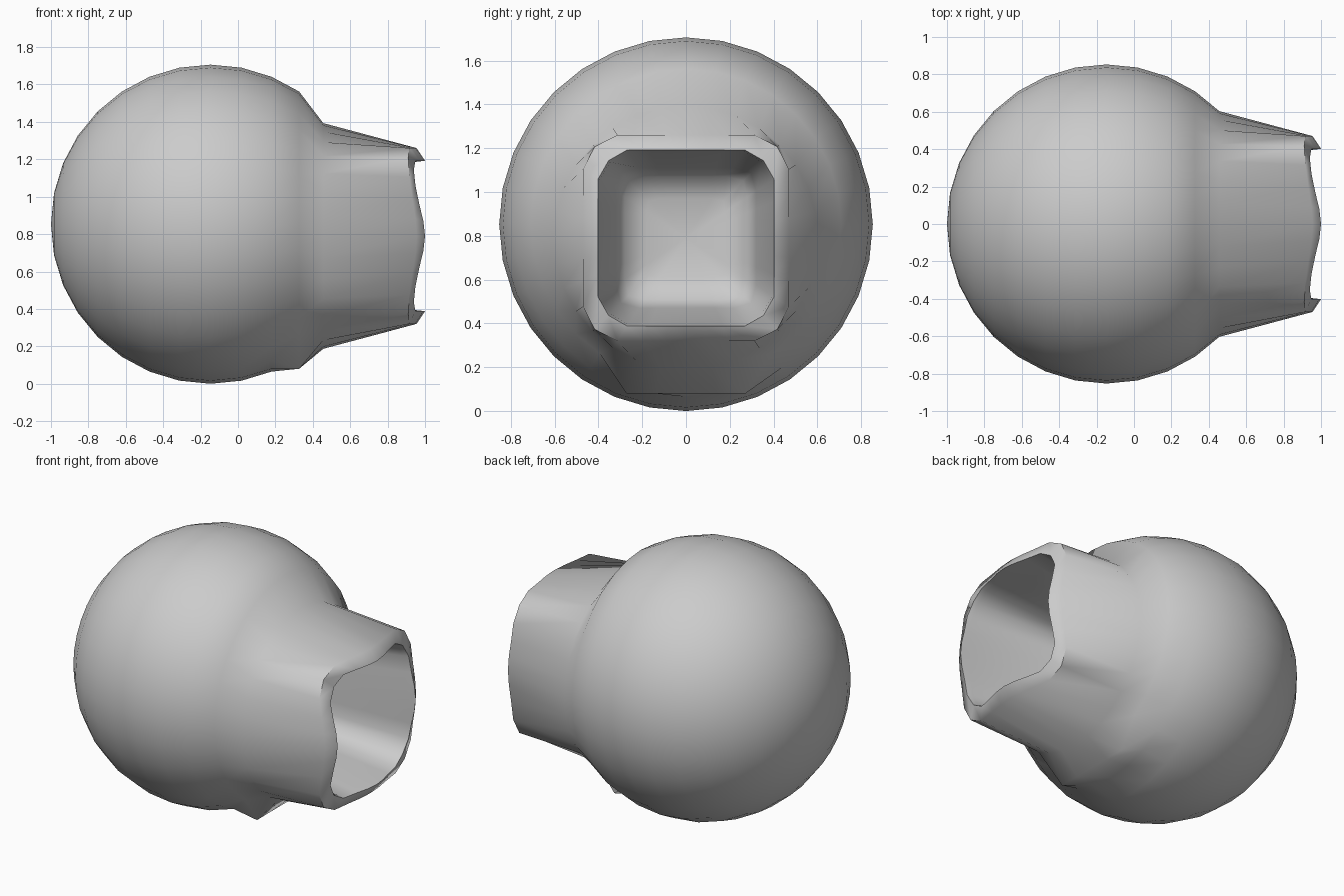
import bpy
import bmesh
from math import sin, cos, pi, radians

if "Cube" in bpy.data.objects:
    bpy.data.objects.remove(bpy.data.objects["Cube"], do_unlink=True)

SIDES = 32
RADIUS = 0.853
BALL_X = -0.147
BALL_Z = 0.853
SNOUT_Z = 0.79

grey = bpy.data.materials.new("plain_grey")
grey.use_nodes = True
grey.diffuse_color = (0.6, 0.6, 0.6, 1)
grey.node_tree.nodes["Principled BSDF"].inputs["Base Color"].default_value = (0.6, 0.6, 0.6, 1)

bm = bmesh.new()
angles = [2 * pi * i / SIDES for i in range(SIDES)]


def round_ring(x, radius, z):
    return [bm.verts.new((x, radius * sin(a), z + radius * cos(a))) for a in angles]


def square_ring(x, half, corner, bow):
    """Chamfered square whose corners sit further back than its sides."""
    ring = []
    for a in angles:
        r = min(half / max(abs(sin(a)), abs(cos(a))), corner)
        ring.append(bm.verts.new((x - bow * sin(2 * a) ** 2, r * sin(a), SNOUT_Z + r * cos(a))))
    return ring


def cap(ring, tip):
    v = bm.verts.new(tip)
    for i in range(SIDES):
        bm.faces.new((v, ring[i], ring[i - 1]))


# Ball, from the far pole up to the neck of the snout
rings = []
for k in range(1, 13):
    t = pi * k / 16
    z = SNOUT_Z if k == 12 else BALL_Z
    rings.append(round_ring(BALL_X - RADIUS * cos(t), RADIUS * sin(t), z))

# Flat ledge pulled down under the neck
for i in range(SIDES // 2 - 2, SIDES // 2 + 3):
    rings[10][i].co.z = 0.08

# Snout: outer lip, front rim, then the hollow inside
rings.append(square_ring(0.955, 0.47, 0.59, 0.045))
rings.append(square_ring(1.0, 0.402, 0.5, 0.06))
rings.append(square_ring(0.94, 0.395, 0.49, 0.03))
rings.append(square_ring(0.35, 0.32, 0.42, 0))
rings.append(square_ring(0.24, 0.28, 0.37, 0))
rings.append(square_ring(0.20, 0.18, 0.24, 0))

for low, high in zip(rings, rings[1:]):
    for i in range(SIDES):
        bm.faces.new((low[i - 1], low[i], high[i], high[i - 1]))
cap(rings[0], (BALL_X - RADIUS, 0, BALL_Z))
cap(rings[-1], (0.19, 0, SNOUT_Z))
bmesh.ops.recalc_face_normals(bm, faces=bm.faces)

mesh = bpy.data.meshes.new("ball_with_snout")
bm.to_mesh(mesh)
bm.free()
mesh.materials.append(grey)
body = bpy.data.objects.new("ball_with_snout", mesh)
bpy.context.collection.objects.link(body)

# Smooth surface with a sharp mouth rim
bpy.ops.object.select_all(action="DESELECT")
body.select_set(True)
bpy.context.view_layer.objects.active = body
bpy.ops.object.shade_smooth_by_angle(angle=radians(60))
